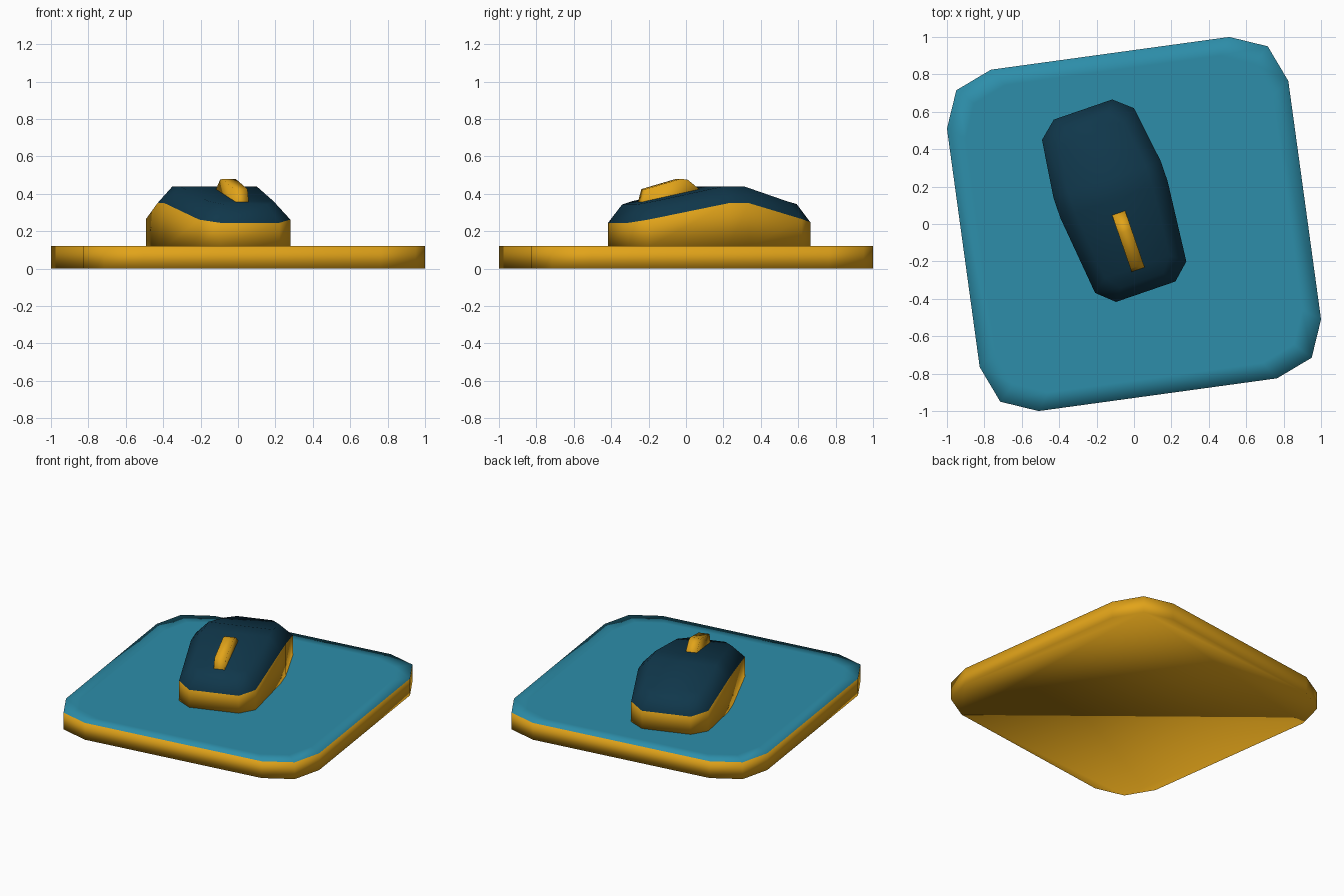
import bpy, bmesh, math
from mathutils import Matrix, Vector

if "Cube" in bpy.data.objects:
    bpy.data.objects.remove(bpy.data.objects["Cube"])


def material(name, rgb):
    m = bpy.data.materials.new(name)
    m.diffuse_color = (*rgb, 1)
    m.use_nodes = True
    m.node_tree.nodes["Principled BSDF"].inputs["Base Color"].default_value = m.diffuse_color
    return m


GOLD = material("golden yellow", (0.76, 0.37, 0.010))
TEAL = material("teal", (0.026, 0.27, 0.40))
NAVY = material("dark navy", (0.005, 0.038, 0.070))


def finish(bm, name, mats, matrix=Matrix()):
    bmesh.ops.recalc_face_normals(bm, faces=bm.faces)
    for f in bm.faces:
        f.smooth = True
    bm.transform(matrix)
    me = bpy.data.meshes.new(name)
    bm.to_mesh(me)
    bm.free()
    for m in mats:
        me.materials.append(m)
    ob = bpy.data.objects.new(name, me)
    bpy.context.collection.objects.link(ob)
    return ob


def bridge(bm, lower, upper):
    n = len(lower)
    return [bm.faces.new((lower[i], lower[(i + 1) % n], upper[(i + 1) % n], upper[i]))
            for i in range(n)]


# Mouse pad: one chamfered corner repeated four times, with a teal top
bm = bmesh.new()
corner = [(1.0, -0.51), (0.95, -0.715)[:2], (0.765, -0.825)]
outline = []
for k in range(4):
    turn = Matrix.Rotation(math.radians(90 * k), 2)
    outline += [turn @ Vector(p) for p in reversed(corner)]
low = [bm.verts.new((p.x, p.y, 0)) for p in outline]
high = [bm.verts.new((p.x, p.y, 0.12)) for p in outline]
inner = [bm.verts.new((p.x * 0.9, p.y * 0.9, 0.12)) for p in outline]
bm.faces.new(low[::-1])
bridge(bm, low, high)
for f in bridge(bm, high, inner) + [bm.faces.new(inner)]:
    f.material_index = 1
finish(bm, "mouse_pad", [GOLD, TEAL])

# Mouse placement on the pad
PLACE = Matrix.Translation((-0.105, 0.125, 0)) @ Matrix.Rotation(math.radians(19), 4, 'Z')

# Mouse shell: half width, length position and height, front to back, mirrored
rim = [(0.168, -0.515, 0.245), (0.258, -0.433, 0.262), (0.303, 0.005, 0.35),
       (0.303, 0.12, 0.35), (0.26, 0.433, 0.265), (0.165, 0.515, 0.247)]
roof = [(0.12, -0.452, 0.343), (0.183, -0.375, 0.36), (0.218, 0.005, 0.44),
        (0.218, 0.12, 0.44), (0.185, 0.375, 0.36), (0.12, 0.452, 0.345)]


def mirrored_ring(bm, half, z=None):
    pts = half + [(-x, y, h) for x, y, h in reversed(half)]
    return [bm.verts.new((x, y, h if z is None else z)) for x, y, h in pts]


bm = bmesh.new()
base = mirrored_ring(bm, rim, 0.115)
edge = mirrored_ring(bm, rim)
top = mirrored_ring(bm, roof)
bm.faces.new(base[::-1])
bridge(bm, base, edge)
dark = bridge(bm, edge, top)
for i in range(5):
    dark.append(bm.faces.new((top[i], top[i + 1], top[10 - i], top[11 - i])))
for f in dark:
    f.material_index = 1
finish(bm, "mouse_body", [GOLD, NAVY], PLACE)

# Scroll wheel: side profile extruded across the mouse
profile = [(-0.39, 0.335), (-0.39, 0.36), (-0.372, 0.425), (-0.175, 0.48),
           (-0.135, 0.475), (-0.07, 0.425), (-0.07, 0.40)]
bm = bmesh.new()
left, right = [[bm.verts.new((x, y, z)) for y, z in profile] for x in (-0.037, 0.037)]
bm.faces.new(left)
bm.faces.new(right[::-1])
bridge(bm, left, right)
finish(bm, "scroll_wheel", [GOLD], PLACE)
